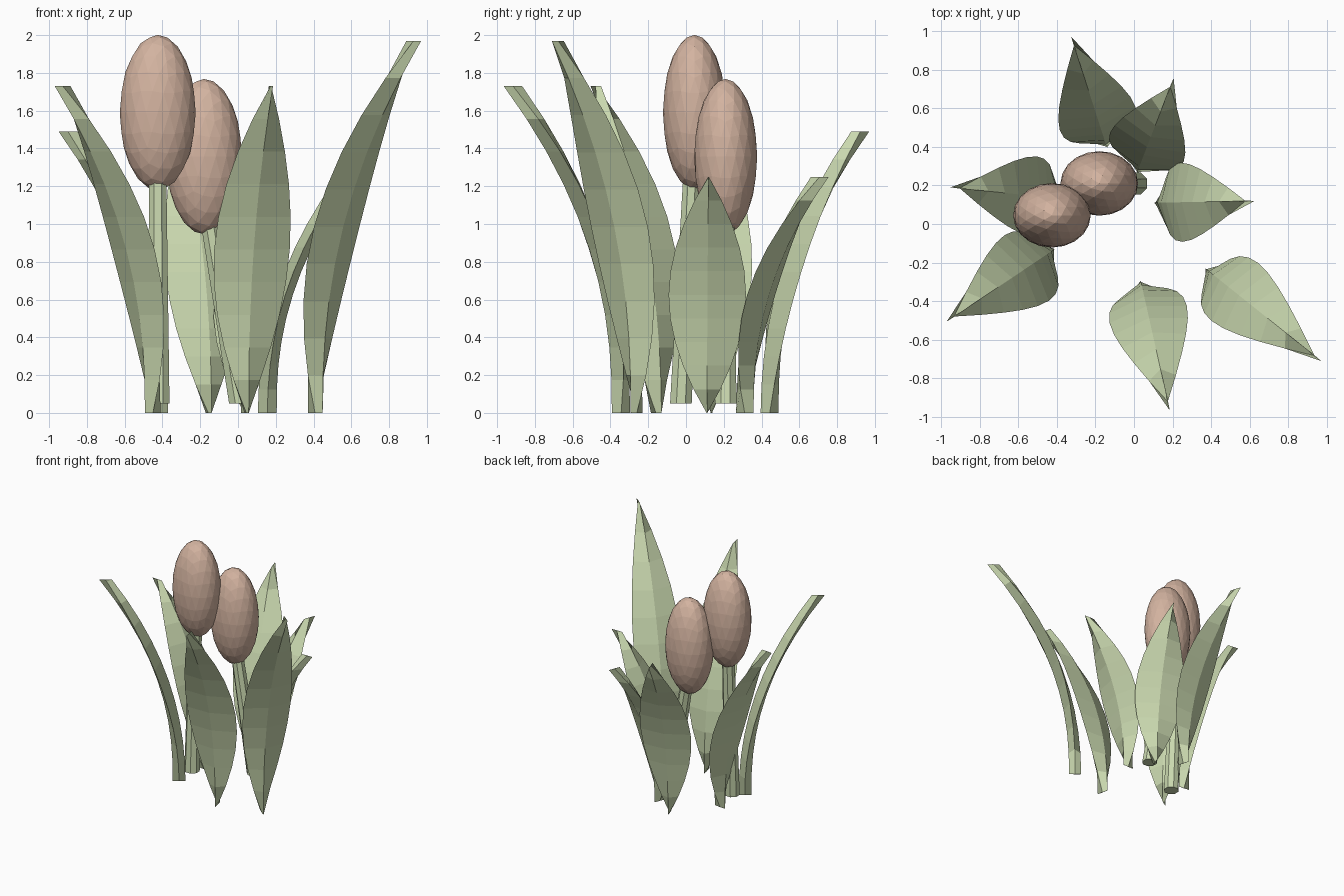
import bpy, math
from mathutils import Vector

cube = bpy.data.objects.get("Cube")
if cube:
    bpy.data.objects.remove(cube, do_unlink=True)


def material(name, rgb):
    m = bpy.data.materials.new(name)
    m.use_nodes = True
    m.diffuse_color = (*rgb, 1)
    m.node_tree.nodes["Principled BSDF"].inputs["Base Color"].default_value = (*rgb, 1)
    return m


GREEN = material("leaf_green", (0.59, 0.69, 0.43))
PINK = material("dusty_pink", (0.65, 0.45, 0.35))


def loft(name, rings, mat):
    """Skin a list of equal-sized point rings and cap both ends."""
    n = len(rings[0])
    verts = [p for ring in rings for p in ring]
    faces = [(a * n + i, a * n + (i + 1) % n, (a + 1) * n + (i + 1) % n, (a + 1) * n + i)
             for a in range(len(rings) - 1) for i in range(n)]
    faces += [tuple(reversed(range(n))), tuple(range(len(verts) - n, len(verts)))]
    mesh = bpy.data.meshes.new(name)
    mesh.from_pydata(verts, [], faces)
    mesh.validate()
    mesh.materials.append(mat)
    obj = bpy.data.objects.new(name, mesh)
    bpy.context.collection.objects.link(obj)
    return obj


def leaf(name, base, tip, height, width=0.41, depth=0.1, steps=10):
    """Blade with a diamond section, bending outward from base to tip."""
    base, tip = Vector((*base, 0)), Vector((*tip, 0))
    out = (tip - base).normalized()
    side = Vector((-out.y, out.x, 0))
    run = (tip - base).length - depth
    rings = []
    for k in range(steps + 1):
        t = k / steps
        swell = max(0, math.sin(math.pi * t))
        centre = base + out * (depth / 2 + run * t ** 2.2) + Vector((0, 0, height * t))
        half = max(0.002, width / 2 * swell ** 0.9)
        thick = depth / 2 * (1 - 0.12 * swell)
        rings.append([centre + out * thick, centre + side * half,
                      centre - out * thick, centre - side * half])
    return loft(name, rings, GREEN)


def stem(name, bottom, top, r_bottom, r_top, sides=8):
    rings = []
    for p, r in ((bottom, r_bottom), (top, r_top)):
        rings.append([Vector(p) + r * Vector((math.cos(a), math.sin(a), 0))
                      for a in (math.tau * (i + 0.5) / sides for i in range(sides))])
    return loft(name, rings, GREEN)


def bloom(name, centre):
    bpy.ops.mesh.primitive_ico_sphere_add(subdivisions=3, radius=1, location=centre)
    obj = bpy.context.object
    obj.name = name
    obj.scale = (0.201, 0.167, 0.411)
    obj.data.materials.append(PINK)


# Leaves: inner base point, outer tip point, height
leaf("leaf_front_left", (0.37, -0.23), (0.97, -0.71), 1.97, width=0.385)
leaf("leaf_front", (0.035, -0.295), (0.185, -0.965), 1.73)
leaf("leaf_front_right", (-0.41, -0.13), (-0.97, -0.505), 1.73)
leaf("leaf_right", (-0.37, 0.13), (-0.95, 0.19), 1.49)
leaf("leaf_back_right", (-0.14, 0.395), (-0.325, 0.97), 1.49)
leaf("leaf_back", (0.015, 0.265), (0.205, 0.755), 1.25)
leaf("leaf_left", (0.105, 0.11), (0.625, 0.12), 1.25)

# Flowers
stem("tall_stem", (-0.42, -0.027, 0.05), (-0.425, 0.03, 1.23), 0.062, 0.05)
stem("short_stem", (0.01, 0.21, 0.05), (-0.15, 0.21, 1.0), 0.062, 0.05)
bloom("tall_bloom", (-0.425, 0.045, 1.59))
bloom("short_bloom", (-0.18, 0.21, 1.357))
